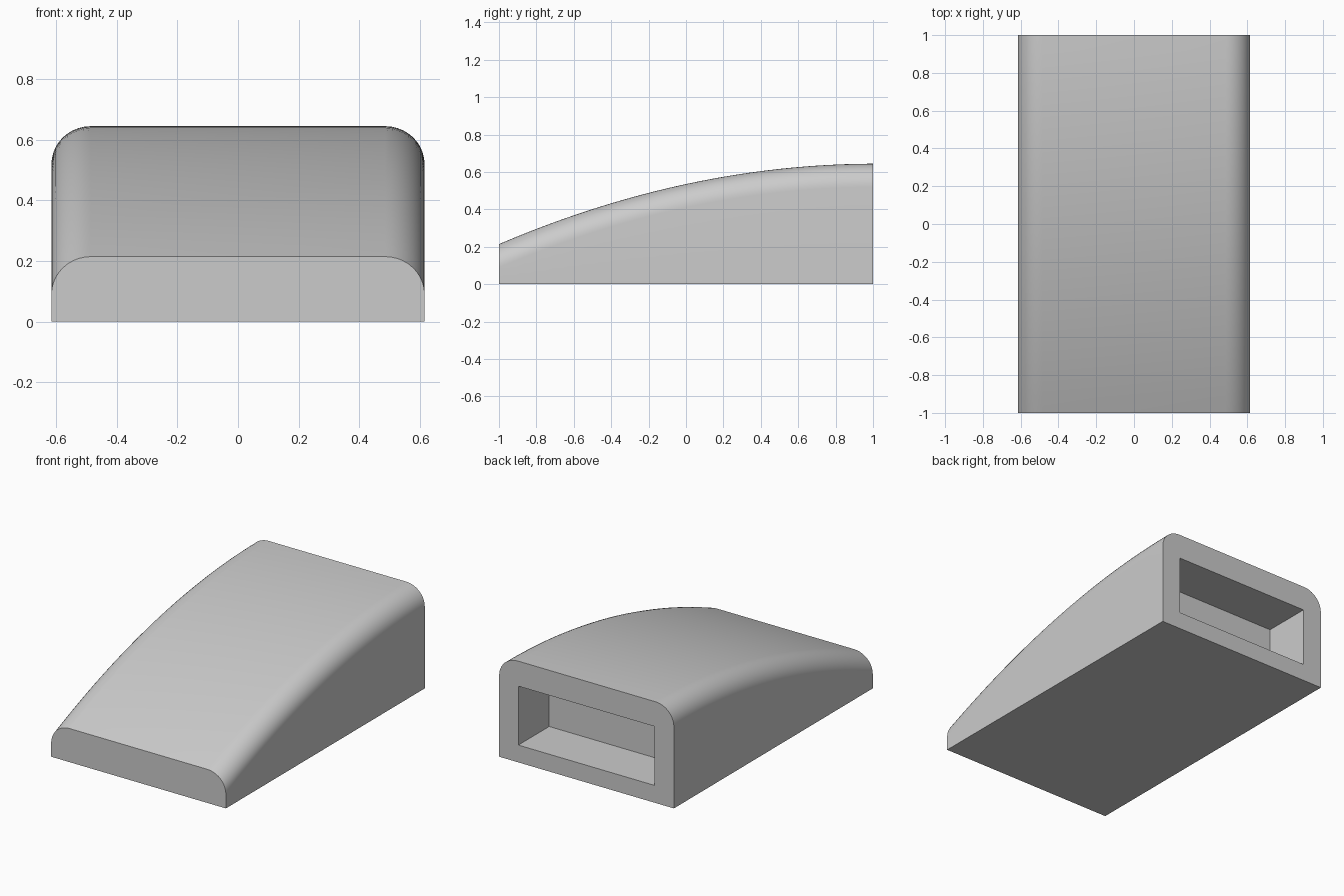
import bpy, bmesh
from math import sin, cos, pi, radians

if "Cube" in bpy.data.objects:
    bpy.data.objects.remove(bpy.data.objects["Cube"])

HALF_W, FILLET_X, FILLET_Z = 0.615, 0.13, 0.125
STEPS, ROUND = 24, 10


def crown(y):
    """Height of the curved top along the length."""
    return 0.535 + 0.215 * y - 0.106 * y * y


def section(y):
    """Flat-bottomed cross-section with two rounded top corners."""
    top = crown(y)
    right = [(HALF_W - FILLET_X * (1 - cos(a)), top - FILLET_Z * (1 - sin(a)))
             for a in (i * pi / 2 / ROUND for i in range(ROUND + 1))]
    right = [(HALF_W, 0)] + right
    return [(x, y, z) for x, z in right] + [(-x, y, z) for x, z in reversed(right)]


# Body: cross-sections lofted along the curved crown
bm = bmesh.new()
rings = [[bm.verts.new(p) for p in section(-1 + 2 * i / STEPS)] for i in range(STEPS + 1)]
for a, b in zip(rings, rings[1:]):
    for i in range(len(a)):
        j = (i + 1) % len(a)
        bm.faces.new((a[i], a[j], b[j], b[i]))
bm.faces.new(rings[0])
bm.faces.new(rings[-1])
bmesh.ops.recalc_face_normals(bm, faces=bm.faces)
mesh = bpy.data.meshes.new("wedge_body")
bm.to_mesh(mesh)
bm.free()
body = bpy.data.objects.new("wedge_body", mesh)
bpy.context.collection.objects.link(body)

# Rectangular pocket in the back face
y0, y1, z0, z1 = 0.69, 1.1, 0.11, 0.485
bpy.ops.mesh.primitive_cube_add(size=1, location=(0, (y0 + y1) / 2, (z0 + z1) / 2))
cutter = bpy.context.object
cutter.name = "pocket_cutter"
cutter.scale = (0.96, y1 - y0, z1 - z0)
cutter.hide_render = True

cut = body.modifiers.new("pocket", 'BOOLEAN')
cut.operation = 'DIFFERENCE'
cut.solver = 'EXACT'
cut.object = cutter
bpy.ops.object.select_all(action='DESELECT')
body.select_set(True)
bpy.context.view_layer.objects.active = body
bpy.ops.object.modifier_apply(modifier=cut.name)
bpy.data.objects.remove(cutter)

# Smooth crown and fillets, crisp edges elsewhere
bpy.ops.object.shade_smooth_by_angle(angle=radians(30))
